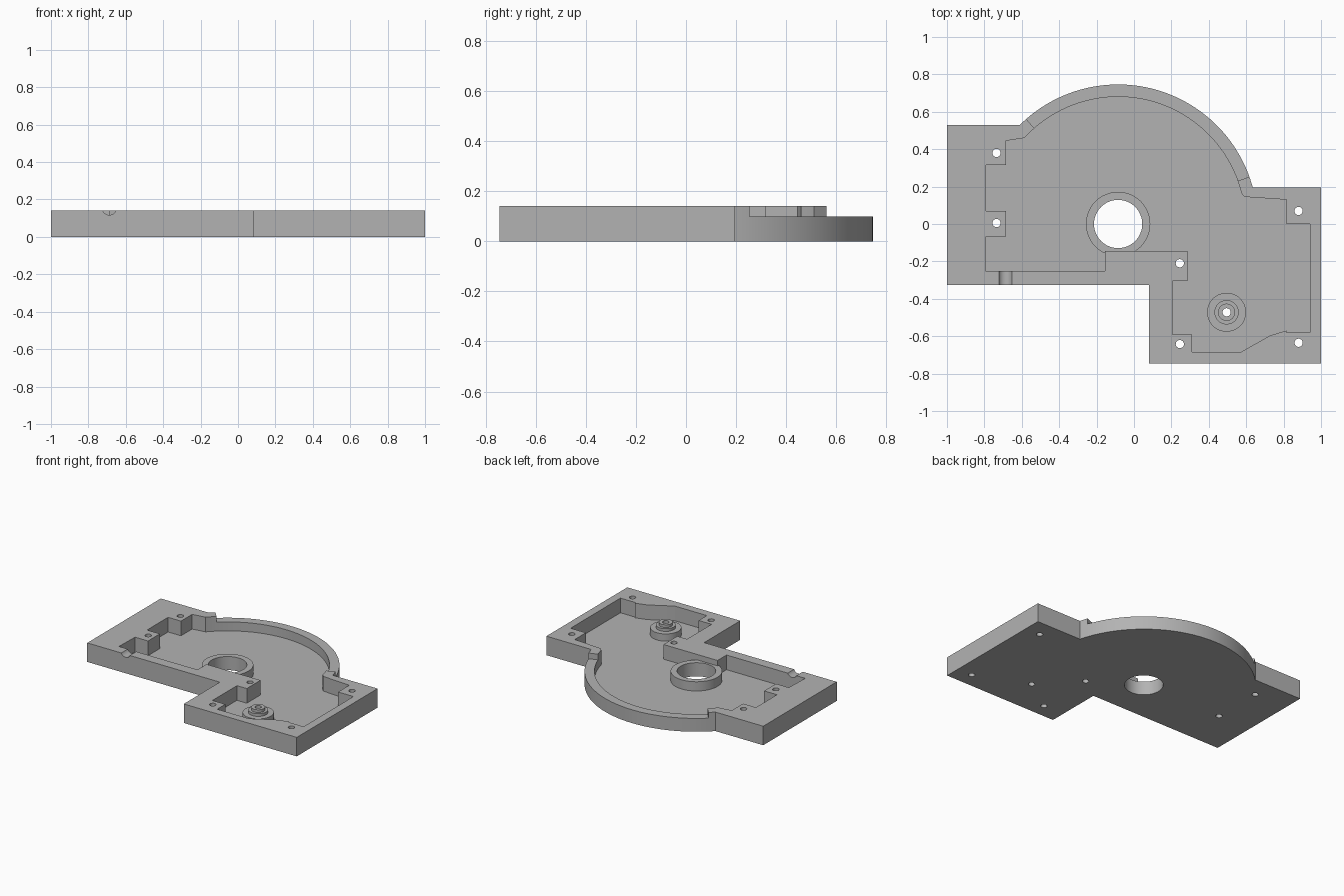
import bpy
import bmesh
from math import cos, sin, radians
from mathutils import Matrix

if "Cube" in bpy.data.objects:
    bpy.data.objects.remove(bpy.data.objects["Cube"], do_unlink=True)

HEIGHT, RIM_TOP, FLOOR = 0.14, 0.098, 0.032
HUB_X = -0.085

grey = bpy.data.materials.new("housing grey")
grey.use_nodes = True
grey.diffuse_color = (0.45, 0.45, 0.45, 1)
grey.node_tree.nodes["Principled BSDF"].inputs["Base Color"].default_value = (0.45, 0.45, 0.45, 1)


def arc(radius, start, end, steps=48):
    """Points on an arc around the hub, angles in degrees."""
    angles = [radians(start + (end - start) * i / steps) for i in range(steps + 1)]
    return [(HUB_X + radius * cos(a), radius * sin(a)) for a in angles]


def finish(bm, name):
    bmesh.ops.recalc_face_normals(bm, faces=bm.faces)
    mesh = bpy.data.meshes.new(name)
    bm.to_mesh(mesh)
    bm.free()
    mesh.materials.append(grey)
    obj = bpy.data.objects.new(name, mesh)
    bpy.context.collection.objects.link(obj)
    return obj


def prism(name, outline, z0, z1):
    bm = bmesh.new()
    face = bm.faces.new([bm.verts.new((x, y, z0)) for x, y in outline])
    result = bmesh.ops.extrude_face_region(bm, geom=[face])
    verts = [v for v in result["geom"] if isinstance(v, bmesh.types.BMVert)]
    bmesh.ops.translate(bm, verts=verts, vec=(0, 0, z1 - z0))
    return finish(bm, name)


def cylinder(name, x, y, radius, z0, z1, sides=48):
    bm = bmesh.new()
    bmesh.ops.create_cone(bm, cap_ends=True, segments=sides, radius1=radius, radius2=radius,
                          depth=z1 - z0, matrix=Matrix.Translation((x, y, (z0 + z1) / 2)))
    return finish(bm, name)


def combine(target, tool, operation):
    """Apply a boolean and discard the tool."""
    tool.hide_render = True
    mod = target.modifiers.new(tool.name, "BOOLEAN")
    mod.operation, mod.object, mod.solver = operation, tool, "EXACT"
    bpy.context.view_layer.objects.active = target
    bpy.ops.object.modifier_apply(modifier=mod.name)
    bpy.data.objects.remove(tool, do_unlink=True)


# Outer block with the round bulge at the back
outline = [(-1, 0.53), (-1, -0.325), (0.08, -0.325), (0.08, -0.745), (1, -0.745), (1, 0.195)]
housing = prism("housing", outline + arc(0.746, 15.2, 134.7, 64), 0, HEIGHT)

# Interior pocket leaving screw blocks in the walls
pocket = [(-0.685, 0.445), (-0.685, 0.315), (-0.79, 0.315), (-0.79, 0.07), (-0.685, 0.07),
          (-0.685, -0.068), (-0.79, -0.068), (-0.795, -0.25), (-0.155, -0.25), (-0.155, -0.145),
          (0.285, -0.145), (0.285, -0.305), (0.205, -0.305), (0.205, -0.59), (0.31, -0.59),
          (0.31, -0.685), (0.57, -0.685), (0.73, -0.595), (0.815, -0.57), (0.815, -0.58),
          (0.94, -0.58), (0.94, 0), (0.815, 0), (0.815, 0.13), (0.59, 0.145)]
combine(housing, prism("pocket_cutter", pocket + arc(0.68, 14, 137.4, 64), FLOOR, 0.3), "DIFFERENCE")

# Lowered top of the curved rim
sector = arc(0.6, 19.8, 131.2) + arc(0.85, 131.2, 19.8)
combine(housing, prism("rim_cutter", sector, RIM_TOP, 0.3), "DIFFERENCE")

# Round groove across the front wall
bm = bmesh.new()
bmesh.ops.create_cone(bm, cap_ends=True, segments=32, radius1=0.038, radius2=0.038, depth=0.2,
                      matrix=Matrix.Translation((-0.688, -0.29, 0.155)) @ Matrix.Rotation(radians(90), 4, "X"))
combine(housing, finish(bm, "groove_cutter"), "DIFFERENCE")

# Hub collar and stepped post
PIN = (0.495, -0.472)
combine(housing, cylinder("hub_collar", HUB_X, 0, 0.172, 0.01, 0.1, 64), "UNION")
for radius, top in ((0.104, 0.085), (0.065, 0.105), (0.046, 0.125)):
    combine(housing, cylinder("post_step", *PIN, radius, 0.01, top), "UNION")

# Shaft bore and through holes
combine(housing, cylinder("shaft_bore", HUB_X, 0, 0.129, -0.1, 0.3, 64), "DIFFERENCE")
screws = [(-0.735, 0.38), (-0.735, 0.005), (0.245, -0.21), (0.245, -0.642), (0.88, 0.07), (0.88, -0.635)]
for x, y in screws + [PIN]:
    combine(housing, cylinder("hole_cutter", x, y, 0.022, -0.1, 0.3, 24), "DIFFERENCE")

# Smooth curved walls, crisp edges
bpy.ops.object.select_all(action="DESELECT")
housing.select_set(True)
bpy.context.view_layer.objects.active = housing
bpy.ops.object.shade_smooth_by_angle(angle=radians(25))
